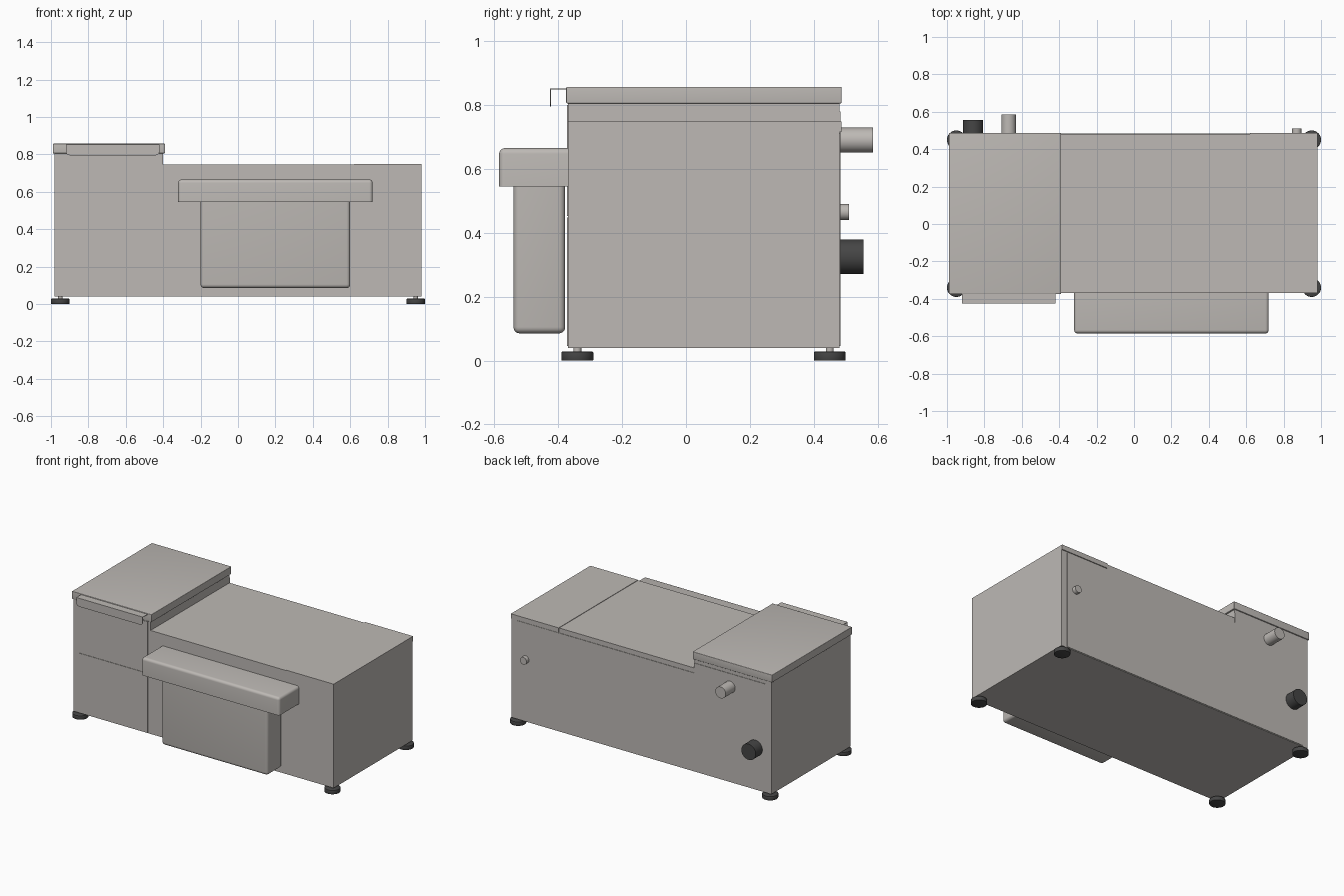
import bpy, bmesh, math
from mathutils import Vector

cube = bpy.data.objects.get("Cube")
if cube:
    bpy.data.objects.remove(cube, do_unlink=True)


def material(name, rgb):
    m = bpy.data.materials.new(name)
    m.use_nodes = True
    m.diffuse_color = (*rgb, 1)
    m.node_tree.nodes["Principled BSDF"].inputs["Base Color"].default_value = (*rgb, 1)
    return m


STEEL = material("brushed_steel_grey", (0.51, 0.485, 0.46))
RUBBER = material("black_rubber", (0.06, 0.06, 0.06))


def finish(bm, name, mat, smooth=True):
    bmesh.ops.recalc_face_normals(bm, faces=bm.faces)
    mesh = bpy.data.meshes.new(name)
    bm.to_mesh(mesh)
    bm.free()
    mesh.materials.append(mat)
    obj = bpy.data.objects.new(name, mesh)
    bpy.context.collection.objects.link(obj)
    if smooth:
        bpy.ops.object.select_all(action="DESELECT")
        bpy.context.view_layer.objects.active = obj
        obj.select_set(True)
        bpy.ops.object.shade_smooth_by_angle(angle=math.radians(35))
    return obj


def box(name, x, y, z, mat=STEEL, radius=0, rounded=lambda mid, d: True):
    """Box from axis ranges; edges chosen by rounded(midpoint, direction) get a radius."""
    bm = bmesh.new()
    bmesh.ops.create_cube(bm, size=1)
    for v in bm.verts:
        v.co = Vector([r[0] if c < 0 else r[1] for r, c in zip((x, y, z), v.co)])
    if radius:
        centre = Vector([(r[0] + r[1]) / 2 for r in (x, y, z)])
        edges = [e for e in bm.edges
                 if rounded((e.verts[0].co + e.verts[1].co) / 2 - centre,
                            (e.verts[1].co - e.verts[0].co).normalized())]
        bmesh.ops.bevel(bm, geom=edges, offset=radius, segments=5,
                        profile=0.5, affect="EDGES")
    return finish(bm, name, mat, radius > 0)


def prism(name, points, lo, hi, mat=STEEL, smooth=False):
    """Front-facing (x, z) outline extruded along y."""
    bm = bmesh.new()
    face = bm.faces.new([bm.verts.new((px, lo, pz)) for px, pz in points])
    out = bmesh.ops.extrude_face_region(bm, geom=[face])
    verts = [g for g in out["geom"] if isinstance(g, bmesh.types.BMVert)]
    bmesh.ops.translate(bm, verts=verts, vec=(0, hi - lo, 0))
    return finish(bm, name, mat, smooth)


def cylinder(name, start, end, radius, mat, bevel=0):
    a, b = Vector(start), Vector(end)
    bm = bmesh.new()
    bmesh.ops.create_cone(bm, cap_ends=True, segments=40, radius1=radius,
                          radius2=radius, depth=(b - a).length)
    if bevel:
        rims = [e for e in bm.edges if abs(e.verts[0].co.z - e.verts[1].co.z) < 1e-5]
        bmesh.ops.bevel(bm, geom=rims, offset=bevel, segments=2, profile=0.5, affect="EDGES")
    turn = Vector((0, 0, 1)).rotation_difference(b - a)
    for v in bm.verts:
        v.co = turn @ v.co + (a + b) / 2
    return finish(bm, name, mat)


# Stepped cabinet
FRONT, BACK = -0.37, 0.48
prism("cabinet", [(-0.98, 0.04), (0.98, 0.04), (0.98, 0.745),
                  (-0.4, 0.745), (-0.4, 0.81), (-0.98, 0.81)], FRONT, BACK)

# Hinged lid over the tall end
box("lid", (-0.99, -0.39), (-0.375, 0.487), (0.805, 0.857), radius=0.004)

# Bent sheet handle on the lid
box("handle_top", (-0.92, -0.42), (-0.426, -0.37), (0.849, 0.852))
lip = [(-0.92, 0.852)]
for cx, start in ((-0.9, 180), (-0.44, 270)):
    for i in range(6):
        a = math.radians(start + i * 18)
        lip.append((cx + 0.02 * math.cos(a), 0.815 + 0.02 * math.sin(a)))
lip.append((-0.42, 0.852))
prism("handle_lip", lip, -0.426, -0.423)

# Thin access panels with narrow seams
box("door_lower", (-0.935, -0.42), (-0.373, FRONT), (0.045, 0.448))
box("door_upper", (-0.935, -0.42), (-0.373, FRONT), (0.452, 0.8))
prism("back_panel", [(-0.94, 0.045), (0.935, 0.045), (0.935, 0.712),
                     (-0.4, 0.712), (-0.4, 0.78), (-0.94, 0.78)], BACK, 0.483)

# End cover wrapping over the top and back edge
box("end_cover", (0.62, 0.98), (FRONT, 0.485), (0.745, 0.748))
box("end_cover_lip", (0.62, 0.98), (BACK, 0.486), (0.715, 0.748))

# Front hopper with rounded lower body and overhanging cap
box("hopper_body", (-0.2, 0.6), (-0.54, -0.378), (0.085, 0.55), radius=0.02,
    rounded=lambda m, d: abs(d.z) > 0.9 or m.z < -0.01)
box("hopper_cap", (-0.32, 0.72), (-0.585, FRONT), (0.545, 0.665), radius=0.018,
    rounded=lambda m, d: (m.z > 0.01 and not (abs(d.x) > 0.9 and m.y > 0))
    or (abs(d.z) > 0.9 and m.y < 0))

# Pipe fittings on the back
cylinder("drain_pipe", (-0.86, 0.47, 0.325), (-0.86, 0.555, 0.325), 0.054, RUBBER)
cylinder("outlet_pipe", (-0.67, 0.47, 0.69), (-0.67, 0.585, 0.69), 0.039, STEEL)
cylinder("inlet_pipe", (0.87, 0.47, 0.465), (0.87, 0.51, 0.465), 0.025, STEEL)

# Adjustable feet
for side, x in (("right", -0.95), ("left", 0.95)):
    for end, y in (("front", -0.34), ("back", 0.45)):
        cylinder(f"{end}_{side}_foot", (x, y, 0), (x, y, 0.028), 0.05, RUBBER, 0.003)
        cylinder(f"{end}_{side}_stem", (x, y, 0.026), (x, y, 0.042), 0.0125, STEEL)
